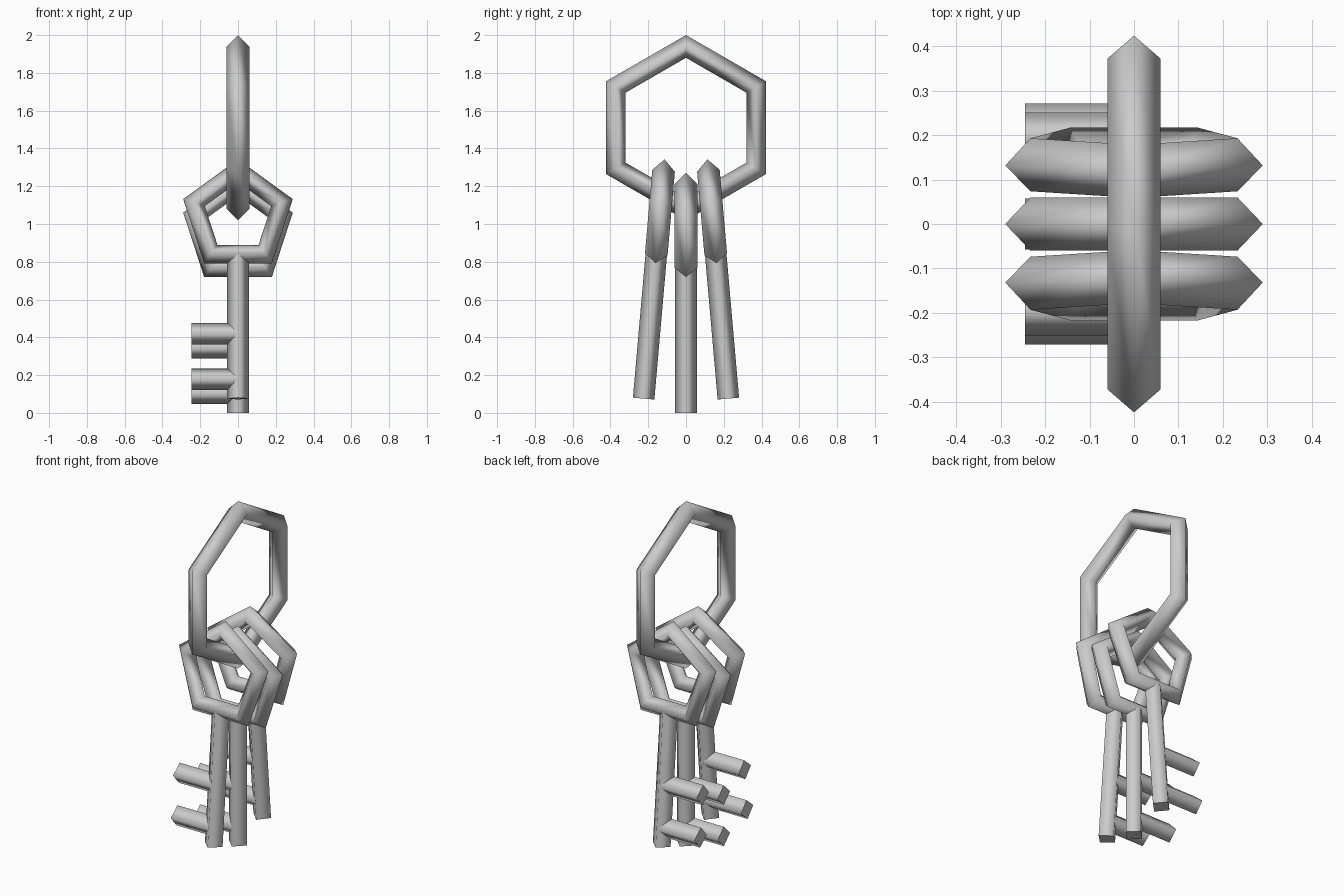
import bpy
from math import radians, pi, sin, cos
from mathutils import Matrix, Vector

cube = bpy.data.objects.get("Cube")
if cube:
    bpy.data.objects.remove(cube, do_unlink=True)

steel = bpy.data.materials.new("grey_steel")
steel.use_nodes = True
COLOR = (0.6, 0.6, 0.6, 1)
steel.diffuse_color = COLOR
steel.node_tree.nodes["Principled BSDF"].inputs["Base Color"].default_value = COLOR


def finish(name, matrix, flat_caps=False):
    """Name, place, colour and smooth the active primitive."""
    obj = bpy.context.object
    obj.name = obj.data.name = name
    obj.data.transform(matrix)
    obj.data.materials.append(steel)
    for face in obj.data.polygons:
        face.use_smooth = not (flat_caps and len(face.vertices) == 4 and abs(face.normal @ axis_of(matrix)) > 0.9)
    return obj


def axis_of(matrix):
    return (matrix.to_3x3() @ Vector((0, 0, 1))).normalized()


def link(name, sides, radius, matrix):
    """Polygonal ring with a diamond-section tube, first corner up."""
    bpy.ops.mesh.primitive_torus_add(major_segments=sides, minor_segments=4,
                                     major_radius=radius, minor_radius=0.06)
    return finish(name, matrix)


def bar(name, length, matrix):
    """Diamond-section bar running from the origin along local z."""
    bpy.ops.mesh.primitive_cylinder_add(vertices=4, radius=0.057, depth=length)
    return finish(name, matrix @ Matrix.Translation((0, 0, length / 2)), True)


# Stand a flat ring up so that its first corner (+x) points to +z
stand_side = Matrix.Rotation(-pi / 2, 4, 'Y')
stand_front = Matrix.Rotation(pi / 2, 4, 'Z') @ stand_side

# Large hexagonal ring in the side plane
link("key_ring", 6, 0.43, Matrix.Translation((0, 0, 1.51)) @ stand_side)

# Three keys; the outer two splay outwards
HEAD = 0.966
for label, y, z, tilt in (("front", -0.14, 1.038, -5),
                          ("middle", 0, HEAD, 0),
                          ("back", 0.14, 1.038, 5)):
    place = (Matrix.Translation((0, y, z)) @ Matrix.Rotation(radians(tilt), 4, 'X')
             @ Matrix.Translation((0, 0, -HEAD)))
    link(label + "_key_head", 5, 0.245,
         place @ Matrix.Translation((0, 0, HEAD)) @ stand_front)
    bar(label + "_key_shaft", 0.77, place)
    for part, height in (("upper", 0.345), ("lower", 0.103)):
        bar(f"{label}_key_{part}_tooth", 0.245,
            place @ Matrix.Translation((0, 0, height)) @ stand_side)
